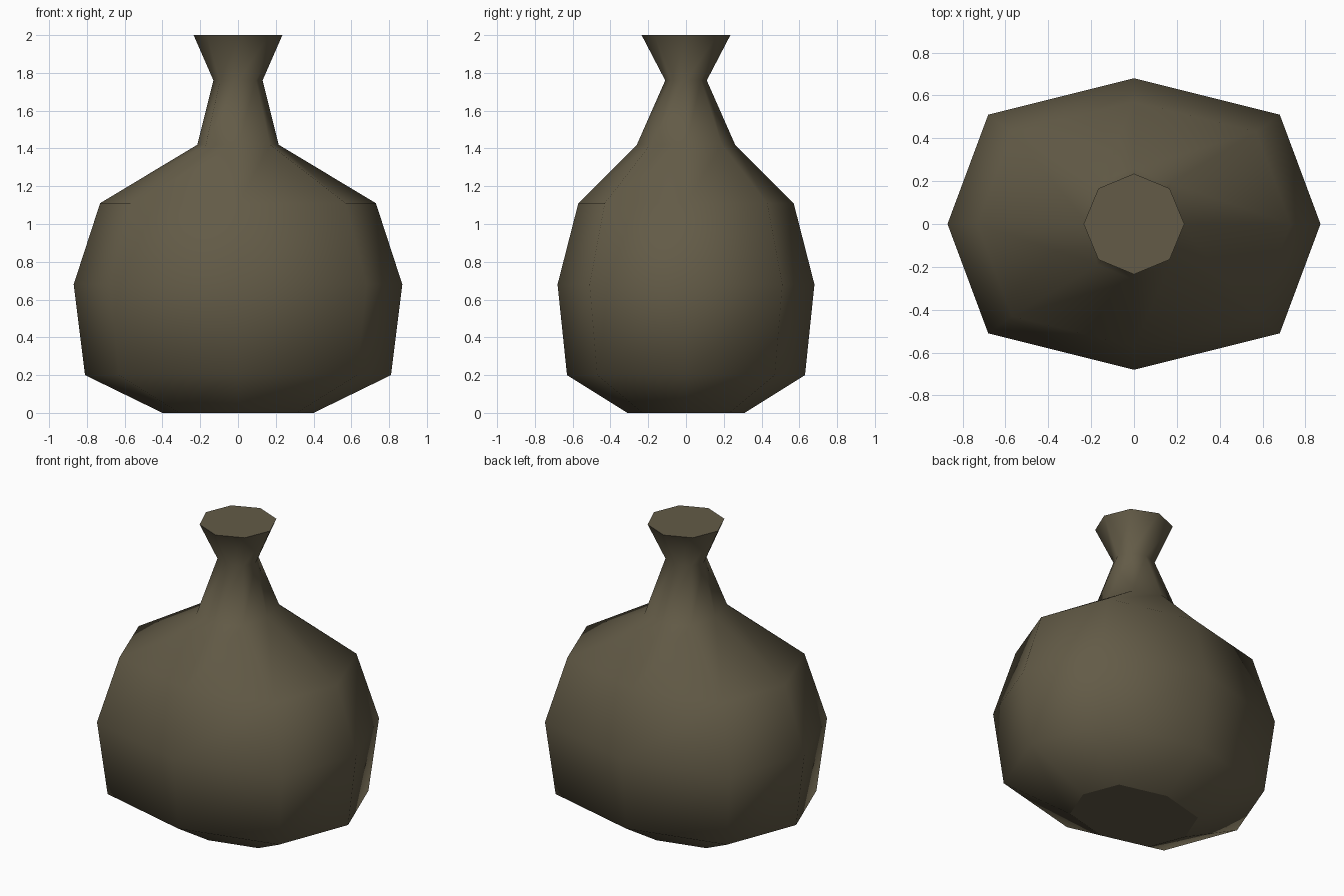
import bpy
import bmesh

cube = bpy.data.objects.get("Cube")
if cube:
    bpy.data.objects.remove(cube, do_unlink=True)

# One dull olive-brown material
clay = bpy.data.materials.new("olive_brown_clay")
clay.use_nodes = True
colour = (0.125, 0.105, 0.063, 1)
clay.diffuse_color = colour
bsdf = clay.node_tree.nodes["Principled BSDF"]
bsdf.inputs["Base Color"].default_value = colour
bsdf.inputs["Roughness"].default_value = 0.9

# Profile rings: height, half width, half depth, corner x, corner y
RINGS = [
    (0.0, 0.40, 0.31, 0.31, 0.23),     # foot
    (0.2, 0.81, 0.63, 0.63, 0.47),     # lower belly
    (0.68, 0.87, 0.68, 0.68, 0.51),    # belly
    (1.11, 0.73, 0.57, 0.57, 0.43),    # shoulder
    (1.42, 0.215, 0.26, 0.17, 0.19),   # neck base
    (1.76, 0.13, 0.11, 0.095, 0.08),   # neck waist
    (2.0, 0.235, 0.235, 0.166, 0.166), # lip
]


def add_ring(bm, z, rx, ry, cx, cy):
    """Eight-sided ring, counter-clockwise from +x."""
    points = [(rx, 0), (cx, cy), (0, ry), (-cx, cy),
              (-rx, 0), (-cx, -cy), (0, -ry), (cx, -cy)]
    return [bm.verts.new((x, y, z)) for x, y in points]


bm = bmesh.new()
rings = [add_ring(bm, *ring) for ring in RINGS]

# Smooth wall of triangles, all split the same way round
for low, high in zip(rings, rings[1:]):
    for i in range(len(low)):
        j = (i + 1) % len(low)
        for tri in ((low[i], low[j], high[j]), (low[i], high[j], high[i])):
            bm.faces.new(tri).smooth = True

# Flat closed base and mouth
bm.faces.new(rings[0][::-1])
bm.faces.new(rings[-1])
for edge in bm.edges:
    if any(not face.smooth for face in edge.link_faces):
        edge.smooth = False

mesh = bpy.data.meshes.new("flask")
bm.to_mesh(mesh)
bm.free()
mesh.materials.append(clay)
flask = bpy.data.objects.new("flask", mesh)
bpy.context.collection.objects.link(flask)
